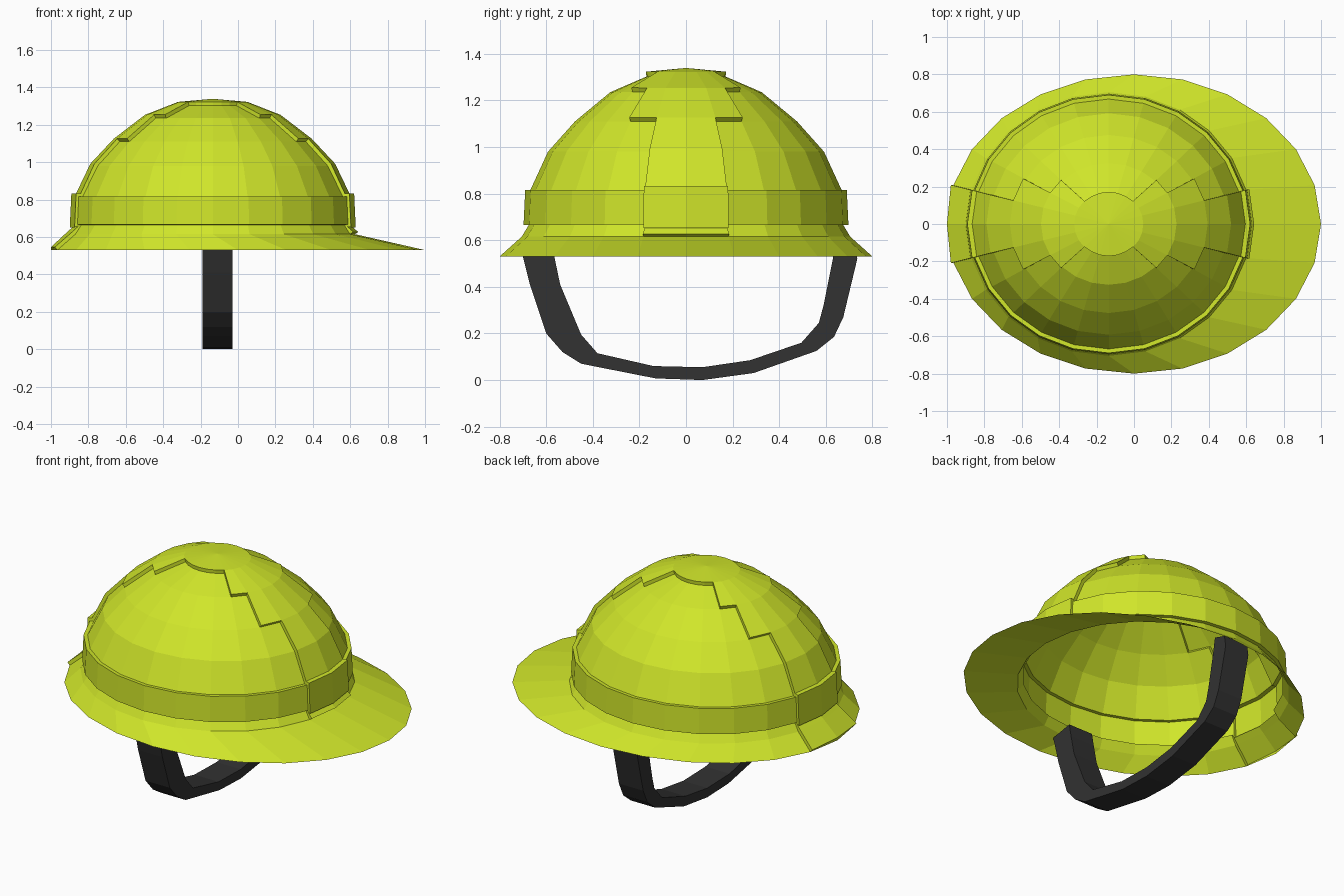
import bpy, bmesh, math
from mathutils import Vector

if "Cube" in bpy.data.objects:
    bpy.data.objects.remove(bpy.data.objects["Cube"])

SEG = 24
CX = -0.135


def material(name, rgb):
    m = bpy.data.materials.new(name)
    m.diffuse_color = (*rgb, 1)
    m.use_nodes = True
    m.node_tree.nodes["Principled BSDF"].inputs["Base Color"].default_value = m.diffuse_color
    return m


def finish(bm, name, mat):
    me = bpy.data.meshes.new(name)
    bm.to_mesh(me)
    bm.free()
    ob = bpy.data.objects.new(name, me)
    bpy.context.collection.objects.link(ob)
    me.materials.append(mat)
    return ob


def raise_faces(bm, faces, height):
    """Extrude a region of faces outward along its own normals."""
    ret = bmesh.ops.extrude_face_region(bm, geom=faces)["geom"]
    new = [g for g in ret if isinstance(g, bmesh.types.BMFace)]
    old = [f for f in faces if f.is_valid and f not in new]
    if old:
        bmesh.ops.delete(bm, geom=old, context='FACES')
    bm.normal_update()
    push = {}
    for f in new:
        for v in f.verts:
            push[v] = push.get(v, Vector()) + f.normal
    for v, n in push.items():
        v.co += n.normalized() * height
        v.co.x = max(v.co.x, -1.0)
    bm.normal_update()


# Helmet shell: rings of (centre x, radius x, radius y, z) from crown to brim edge
rings = [(CX, .18, .17, 1.302), (CX, .352, .325, 1.235), (CX, .515, .476, 1.11),
         (CX, .637, .592, .98), (CX, .72, .668, .815), (CX, .727, .675, .665),
         (CX, .76, .705, .615), (0, 1.0, .8, .53)]
bm = bmesh.new()
apex = bm.verts.new((CX, 0, 1.318))
grid = []
for cx, rx, ry, z in rings:
    grid.append([bm.verts.new((cx + rx * math.cos(2 * math.pi * j / SEG),
                               ry * math.sin(2 * math.pi * j / SEG), z)) for j in range(SEG)])
band = []
for j in range(SEG):
    k = (j + 1) % SEG
    bm.faces.new((apex, grid[0][j], grid[0][k]))
    for i in range(len(rings) - 1):
        f = bm.faces.new((grid[i][j], grid[i + 1][j], grid[i + 1][k], grid[i][k]))
        if i == 4:
            band.append(f)
bm.normal_update()

# Raised band around the base of the dome
raise_faces(bm, band, .022)


# Stepped ridge running front to back, wider towards the crown
def on_ridge(f):
    c = f.calc_center_median()
    angle = math.degrees(math.atan2(abs(c.y), abs(c.x - CX)))
    if c.z > 1.29:
        return True
    if c.x > CX and c.z < .61:
        return False
    limit = 45 if c.z > 1.2 else 30 if c.z > 1.1 else 14
    return angle < limit


raise_faces(bm, [f for f in bm.faces if on_ridge(f)], .021)
finish(bm, "helmet_shell", material("lime", (.63, .79, .023)))

# Chin strap: matching outer and inner (y, z) outlines, swept across its width
outer = [(-.715, .585), (-.70, .53), (-.67, .41), (-.60, .20), (-.53, .12), (-.45, .07), (-.13, .007),
         (.07, 0), (.29, .03), (.56, .125), (.635, .185), (.675, .27), (.735, .52), (.725, .585)]
inner = [(-.58, .61), (-.565, .53), (-.54, .41), (-.45, .195), (-.415, .155), (-.38, .115), (-.14, .06),
         (.07, .055), (.275, .085), (.495, .16), (.57, .245), (.59, .32), (.63, .52), (.645, .61)]
bm = bmesh.new()
loops = []
for o, i in zip(outer, inner):
    loops.append([bm.verts.new((x, *p)) for x, p in
                  ((-.19, o), (-.03, o), (-.03, i), (-.19, i))])
for a, b in zip(loops, loops[1:]):
    for k in range(4):
        n = (k + 1) % 4
        bm.faces.new((a[k], a[n], b[n], b[k]))
bm.faces.new(loops[0])
bm.faces.new(loops[-1][::-1])
bmesh.ops.recalc_face_normals(bm, faces=bm.faces[:])
finish(bm, "chin_strap", material("black_strap", (.032, .032, .032)))
